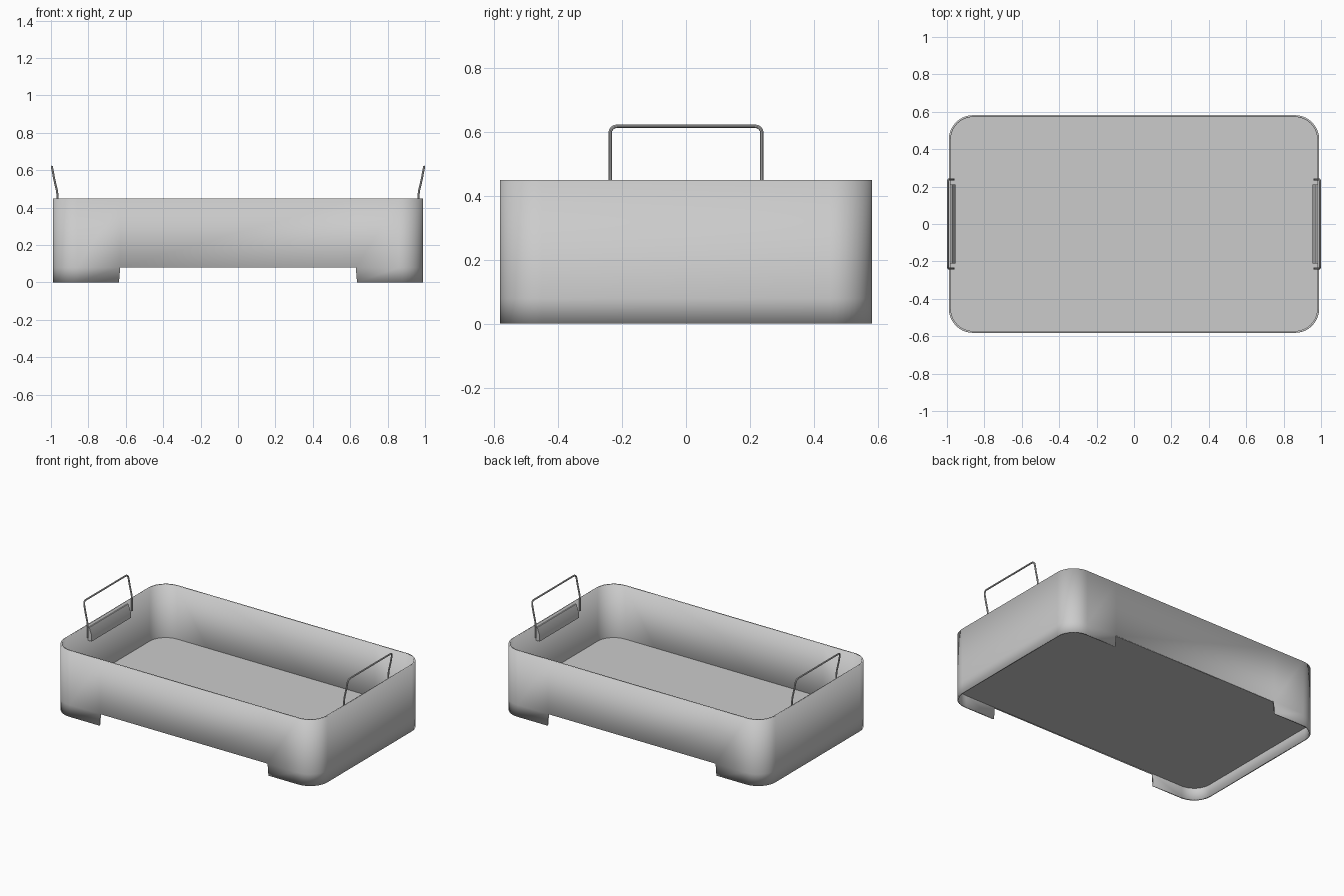
import bpy, bmesh, math
from mathutils import Vector

cube = bpy.data.objects.get("Cube")
if cube:
    bpy.data.objects.remove(cube, do_unlink=True)

HX, HY, HEIGHT, FLOOR = 0.99, 0.582, 0.45, 0.08
RADIUS, THICK, NOTCH = 0.13, 0.01, 0.63

steel = bpy.data.materials.new("brushed_grey")
steel.use_nodes = True
steel.diffuse_color = (0.6, 0.6, 0.6, 1)
steel.node_tree.nodes["Principled BSDF"].inputs["Base Color"].default_value = (0.6, 0.6, 0.6, 1)


def add_mesh(name, bm):
    bmesh.ops.recalc_face_normals(bm, faces=bm.faces)
    mesh = bpy.data.meshes.new(name)
    bm.to_mesh(mesh)
    bm.free()
    mesh.materials.append(steel)
    obj = bpy.data.objects.new(name, mesh)
    bpy.context.collection.objects.link(obj)
    bpy.ops.object.select_all(action='DESELECT')
    obj.select_set(True)
    bpy.context.view_layer.objects.active = obj
    bpy.ops.object.shade_smooth_by_angle(angle=math.radians(35))
    return obj


def outline(hx, hy, r, steps=10):
    """Rounded rectangle, counter-clockwise, with points at the notch ends."""
    pts = []
    for q, (sx, sy) in enumerate([(1, 1), (-1, 1), (-1, -1), (1, -1)]):
        for i in range(steps + 1):
            a = math.pi / 2 * (q + i / steps)
            pts.append((sx * (hx - r) + r * math.cos(a), sy * (hy - r) + r * math.sin(a)))
        if q in (0, 2):
            pts += [(sx * NOTCH, sy * hy), (-sx * NOTCH, sy * hy)]
    return pts


# Wall: one thin band, open between the feet at front and back
bm = bmesh.new()
pts = outline(HX, HY, RADIUS)
rows = []
for z in (0, FLOOR, HEIGHT):
    row = []
    for x, y in pts:
        if z == 0 and abs(abs(x) - NOTCH) < 0.001:
            x *= 1.01
        row.append(bm.verts.new((x, y, z)))
    rows.append(row)
n = len(pts)
for low, high in zip(rows, rows[1:]):
    for i in range(n):
        j = (i + 1) % n
        in_notch = abs(pts[i][0]) <= NOTCH and abs(pts[j][0]) <= NOTCH
        if low is rows[0] and in_notch:
            continue
        bm.faces.new((low[i], low[j], high[j], high[i]))
wall = add_mesh("tray_wall", bm)
solid = wall.modifiers.new("thickness", 'SOLIDIFY')
solid.thickness = THICK
solid.offset = -1
solid.use_even_offset = True

# Floor panel
bm = bmesh.new()
inner = outline(HX - THICK / 2, HY - THICK / 2, RADIUS - THICK / 2)
base = bm.faces.new([bm.verts.new((x, y, FLOOR)) for x, y in inner])
up = bmesh.ops.extrude_face_region(bm, geom=[base])
bmesh.ops.translate(bm, vec=(0, 0, 0.008),
                    verts=[v for v in up["geom"] if isinstance(v, bmesh.types.BMVert)])
add_mesh("tray_floor", bm)


def handle(side, name):
    """Leaning wire loop with rounded upper corners."""
    half, top, r = 0.238, 0.619, 0.022
    lean = [(0.964, 0.38), (0.964, 0.455), (0.968, 0.49), (0.982, 0.55)]
    leg = [Vector((x, half, z)) for x, z in lean]
    for i in range(5):
        a = math.pi / 2 * i / 4
        z = top - r + r * math.sin(a)
        leg.append(Vector((0.982 + (z - 0.55) * 0.19, half - r + r * math.cos(a), z)))
    path = leg + [Vector((p.x, -p.y, p.z)) for p in reversed(leg)]
    bm = bmesh.new()
    rings = []
    for i, p in enumerate(path):
        t = (path[min(i + 1, len(path) - 1)] - path[max(i - 1, 0)]).normalized()
        u = t.cross(Vector((1, 0, 0.15))).normalized()
        v = t.cross(u)
        ring = []
        for k in range(8):
            a = math.tau * k / 8
            c = p + 0.0055 * (u * math.cos(a) + v * math.sin(a))
            ring.append(bm.verts.new((c.x * side, c.y, c.z)))
        rings.append(ring)
    for a, b in zip(rings, rings[1:]):
        for k in range(8):
            m = (k + 1) % 8
            bm.faces.new((a[k], a[m], b[m], b[k]))
    bm.faces.new(rings[0])
    bm.faces.new(rings[-1])
    add_mesh(name, bm)


def bracket(side, name):
    """Sloping clip plate on the inside of the end wall."""
    profile = [(0.982, 0.435), (0.972, 0.435), (0.954, 0.385), (0.954, 0.345), (0.982, 0.345)]
    bm = bmesh.new()
    ends = [[bm.verts.new((x * side, y, z)) for x, z in profile] for y in (-0.21, 0.21)]
    for i in range(len(profile)):
        j = (i + 1) % len(profile)
        bm.faces.new((ends[0][i], ends[0][j], ends[1][j], ends[1][i]))
    for end in ends:
        bm.faces.new(end)
    add_mesh(name, bm)


for side, word in ((1, "left"), (-1, "right")):
    handle(side, word + "_handle")
    bracket(side, word + "_handle_bracket")
